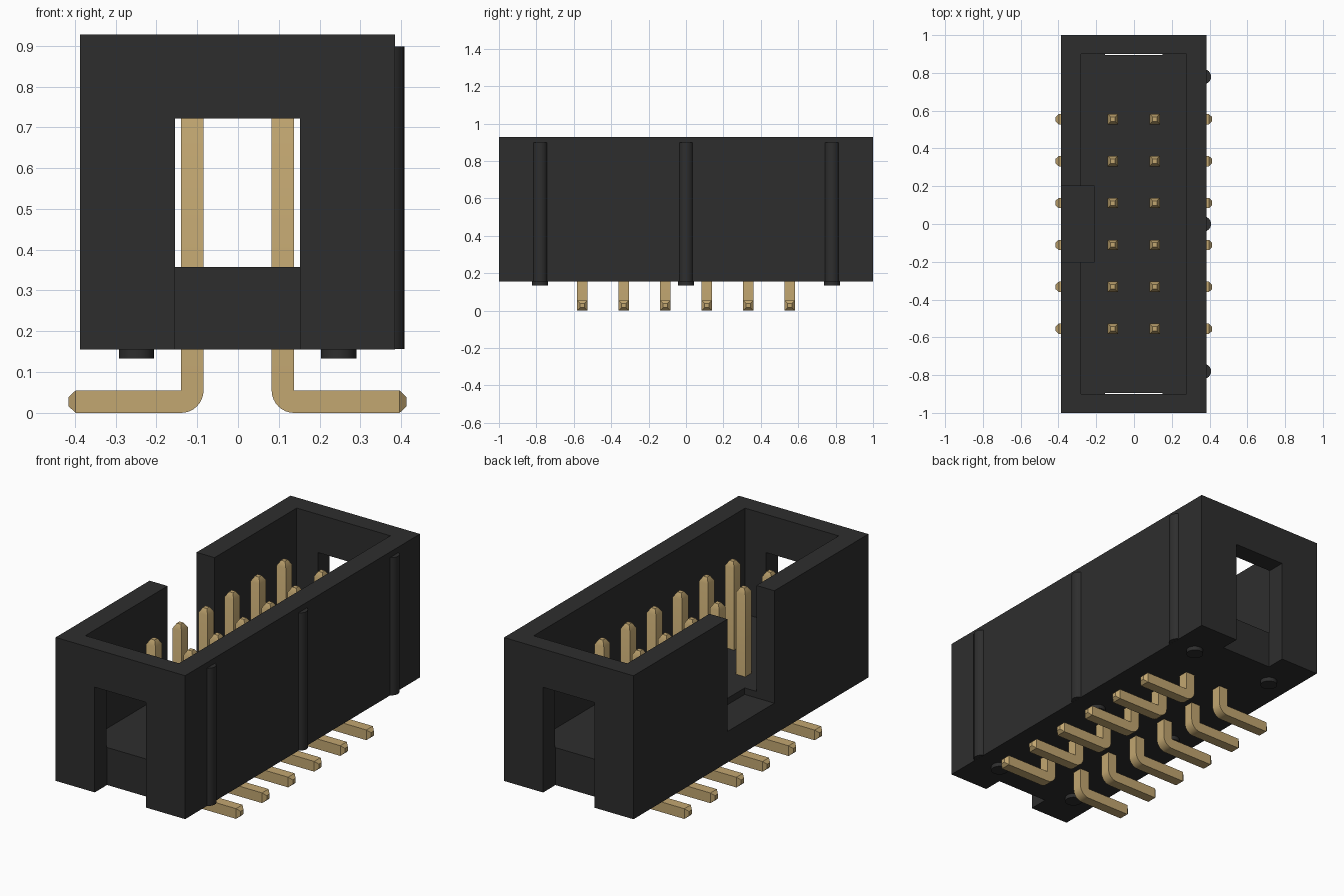
import bpy, bmesh, math
from mathutils import Matrix, Vector

cube = bpy.data.objects.get("Cube")
if cube:
    bpy.data.objects.remove(cube, do_unlink=True)


def material(name, rgb):
    m = bpy.data.materials.new(name)
    m.diffuse_color = (*rgb, 1)
    m.use_nodes = True
    bsdf = next(n for n in m.node_tree.nodes if n.type == 'BSDF_PRINCIPLED')
    bsdf.inputs["Base Color"].default_value = (*rgb, 1)
    return m


BLACK = material("black plastic", (0.027, 0.027, 0.027))
GOLD = material("gold metal", (0.54, 0.385, 0.165))


def make_object(name, bm, mat, smooth=False):
    bmesh.ops.recalc_face_normals(bm, faces=bm.faces[:])
    mesh = bpy.data.meshes.new(name)
    bm.to_mesh(mesh)
    bm.free()
    mesh.materials.append(mat)
    ob = bpy.data.objects.new(name, mesh)
    bpy.context.collection.objects.link(ob)
    if smooth:
        bpy.ops.object.select_all(action='DESELECT')
        bpy.context.view_layer.objects.active = ob
        ob.select_set(True)
        bpy.ops.object.shade_smooth_by_angle(angle=math.radians(35))
    return ob


def box(name, lo, hi):
    lo, hi = Vector(lo), Vector(hi)
    bm = bmesh.new()
    bmesh.ops.create_cube(
        bm, size=1,
        matrix=Matrix.Translation((lo + hi) / 2) @ Matrix.Diagonal((*(hi - lo), 1)))
    return make_object(name, bm, BLACK)


def cylinder(name, x, y, z0, z1, r):
    bm = bmesh.new()
    bmesh.ops.create_cone(bm, cap_ends=True, segments=24, radius1=r, radius2=r, depth=z1 - z0,
                          matrix=Matrix.Translation((x, y, (z0 + z1) / 2)))
    return make_object(name, bm, BLACK, smooth=True)


# Shrouded housing: open box with end windows and a key notch in one long wall
BOTTOM, TOP, FLOOR = 0.155, 0.928, 0.357
housing = box("housing", (-0.387, -1, BOTTOM), (0.385, 1, TOP))
cutters = [
    box("cavity_cutter", (-0.28, -0.9, FLOOR), (0.278, 0.9, 1.2)),
    box("key_notch_cutter", (-0.6, -0.2, 0.322), (-0.21, 0.2, 1.2)),
    box("front_window_cutter", (-0.154, -1.2, 0), (0.152, -0.895, 0.722)),
    box("back_window_cutter", (-0.154, 0.895, 0), (0.152, 1.2, 0.722)),
]
bpy.context.view_layer.objects.active = housing
for c in cutters:
    c.hide_render = True
    mod = housing.modifiers.new(c.name, 'BOOLEAN')
    mod.operation, mod.solver, mod.object = 'DIFFERENCE', 'EXACT', c
    bpy.ops.object.modifier_apply(modifier=mod.name)
    bpy.data.objects.remove(c, do_unlink=True)

# Side ribs and round feet under the housing
for i, y in enumerate((-0.78, 0, 0.78), 1):
    cylinder(f"side_rib_{i}", 0.368, y, BOTTOM + 0.001, 0.898, 0.04)
    for side, x in (("left", 0.247), ("right", -0.249)):
        cylinder(f"{side}_foot_{i}", x, y, 0.133, BOTTOM + 0.02, 0.043)

# Bent pin: sections given as (inner xz, outer xz, half width in y)
W = 0.055
INNER, OUTER = 0.1385, 0.0835
sections = [
    ((0.123, 0.825), (0.099, 0.825), 0.012),
    ((INNER, 0.798), (OUTER, 0.798), W / 2),
]
for k in range(9):
    a = math.pi + k / 8 * math.pi / 2
    sections.append(((INNER, W), (INNER + W * math.cos(a), W + W * math.sin(a)), W / 2))
sections += [
    ((0.397, W), (0.397, 0), W / 2),
    ((0.414, 0.039), (0.414, 0.016), 0.012),
]


def bent_pin(name, side, y):
    bm = bmesh.new()
    rings = []
    for inner, outer, h in sections:
        corners = ((inner, -h), (inner, h), (outer, h), (outer, -h))
        rings.append([bm.verts.new((side * p[0] - 0.001, y + d, p[1])) for p, d in corners])
    for a, b in zip(rings, rings[1:]):
        for j in range(4):
            bm.faces.new((a[j], a[(j + 1) % 4], b[(j + 1) % 4], b[j]))
    bm.faces.new(rings[0])
    bm.faces.new(rings[-1])
    bmesh.ops.remove_doubles(bm, verts=bm.verts[:], dist=1e-5)
    make_object(name, bm, GOLD, smooth=True)


for i in range(6):
    y = (i - 2.5) * 0.222
    bent_pin(f"left_pin_{i + 1}", 1, y)
    bent_pin(f"right_pin_{i + 1}", -1, y)
